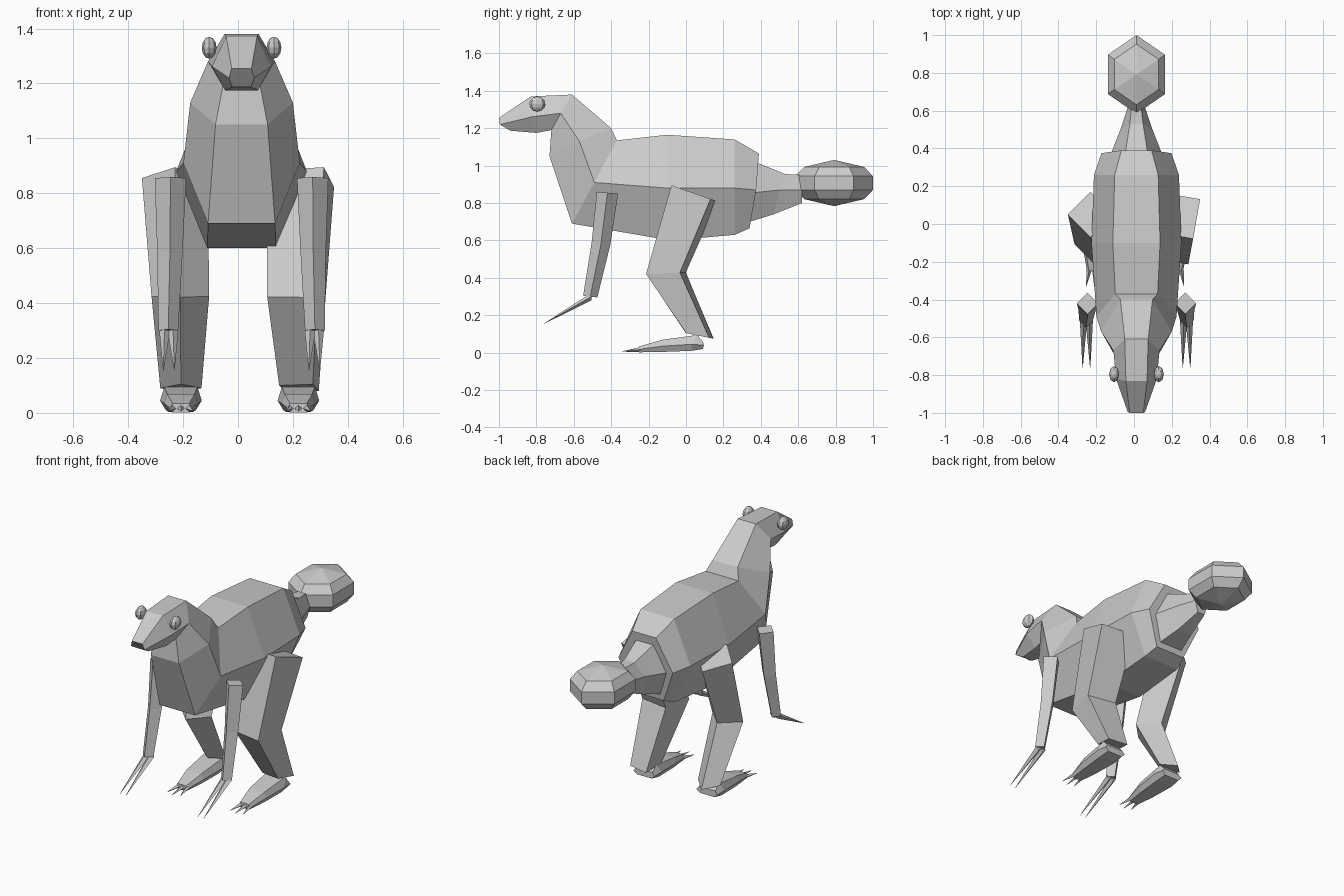
import bpy, bmesh
from math import sin, cos, pi, radians
from mathutils import Vector

if "Cube" in bpy.data.objects:
    bpy.data.objects.remove(bpy.data.objects["Cube"])

CX = 0.013  # centre line of the torso


def loft(name, rings):
    """Skin equal-length rings into a closed flat-shaded solid."""
    bm = bmesh.new()
    loops = [[bm.verts.new(p) for p in r] for r in rings]
    n = len(loops[0])
    for a, b in zip(loops, loops[1:]):
        for i in range(n):
            j = (i + 1) % n
            bm.faces.new((a[i], a[j], b[j], b[i]))
    bm.faces.new(loops[0])
    bm.faces.new(loops[-1])
    bmesh.ops.recalc_face_normals(bm, faces=bm.faces)
    me = bpy.data.meshes.new(name)
    bm.to_mesh(me)
    bm.free()
    ob = bpy.data.objects.new(name, me)
    bpy.context.collection.objects.link(ob)
    return ob


def hexa(top, mid, bot, cx=CX):
    """Six-sided ring; each argument is (y, z, half width)."""
    pts = [(cx + w, y, z) for y, z, w in (top, mid, bot)]
    return pts + [(cx - w, y, z) for y, z, w in (bot, mid, top)]


def quad(x, y, z, r, phase, slope=0.0, ry=None):
    """Four-sided limb ring, optionally tilted along y."""
    ry = ry or r
    out = []
    for i in range(4):
        a = radians(phase) + i * pi / 2
        dy = ry * sin(a)
        out.append((x + r * cos(a), y + dy, z + slope * dy))
    return out


def spike(name, base, tip, w, h):
    """Four-sided claw."""
    b, t = Vector(base), Vector(tip)
    ring = [Vector((w, 0, 0)), Vector((0, 0, h)), Vector((-w, 0, 0)), Vector((0, 0, -h))]
    loft(name, [[b + v for v in ring], [t + v * 0.05 for v in ring]])


def ball(name, centre, size, seg, rings):
    bm = bmesh.new()
    bmesh.ops.create_uvsphere(bm, u_segments=seg, v_segments=rings, radius=1)
    for v in bm.verts:
        v.co = Vector(centre) + Vector(v.co[i] * size[i] for i in range(3))
    me = bpy.data.meshes.new(name)
    bm.to_mesh(me)
    bm.free()
    ob = bpy.data.objects.new(name, me)
    bpy.context.collection.objects.link(ob)


# Snout, head, neck and torso in one skin
loft("body", [
    hexa((-1.0, 1.255, .036), (-.995, 1.22, .046), (-.94, 1.187, .034)),
    hexa((-.83, 1.37, .056), (-.82, 1.262, .108), (-.8, 1.175, .06)),
    hexa((-.61, 1.38, .062), (-.67, 1.28, .122), (-.72, 1.19, .068)),
    hexa((-.40, 1.2, .085), (-.57, 1.13, .187), (-.73, 1.05, .095)),
    hexa((-.37, 1.135, .112), (-.49, .91, .212), (-.61, .69, .122)),
    hexa((-.10, 1.165, .125), (-.10, .88, .238), (-.08, .6, .125)),
    hexa((.26, 1.14, .115), (.26, .88, .225), (.26, .63, .12)),
    hexa((.39, 1.065, .08), (.375, .87, .185), (.34, .665, .1)),
])

# Tail stem and faceted tail ball
loft("tail_stem", [
    hexa((.37, 1.02, .06), (.36, .855, .14), (.34, .70, .08)),
    hexa((.53, .955, .035), (.5, .87, .085), (.47, .74, .05)),
    hexa((.62, .95, .025), (.62, .87, .045), (.62, .80, .025)),
])
tc, (rx, ry, rz) = Vector((CX, .792, .907)), (.175, .208, .123)


def tail_ring(k, z):
    return [(tc.x + k * rx * sin(i * pi / 3), tc.y + k * ry * cos(i * pi / 3), tc.z + z * rz)
            for i in range(6)]


loft("tail_ball", [tail_ring(.01, -1), tail_ring(.77, -.7), tail_ring(1, -.3), tail_ring(1, .3),
                   tail_ring(.77, .7), tail_ring(.01, 1)])

for side, tag in ((1, "right"), (-1, "left")):
    # Eye
    ball("eye_" + tag, (CX + side * .118, -.795, 1.33), (.027, .043, .04), 8, 6)

    # Arm and clawed hand
    ax = CX + side * .257
    loft("arm_" + tag, [
        quad(ax + side * .002, -.42, .855, .057, 0, -.08),
        quad(ax + side * .004, -.455, .58, .046, 0, -.1, .05),
        quad(ax + side * .01, -.512, .30, .036, 0, -.13, .038)])
    hx = ax + side * .008
    for k in (-1, 1):
        spike("hand_claw_" + tag, (hx + k * .015, -.505, .30), (hx + k * .02, -.76, .155), .02, .02)

    # Bent hind leg, the two sides are twisted differently
    if side > 0:
        rings = [quad(.227, .045, .852, .15, 35, -.35), quad(.213, -.107, .425, .13, 35, .04),
                 quad(.222, .073, .09, .088, 35, -.2)]
        fx = .22
    else:
        rings = [quad(-.23, .05, .855, .12, 0, -.33), quad(-.21, -.107, .425, .105, 0, .04),
                 quad(-.208, .073, .09, .075, 0, -.2)]
        fx = -.208
    loft("hind_leg_" + tag, rings)

    # Foot with three splayed toes
    loft("foot_" + tag, [
        hexa((.09, .06, .055), (.095, .04, .072), (.09, .02, .05), fx),
        hexa((.06, .095, .06), (.03, .045, .076), (.03, .01, .055), fx),
        hexa((-.13, .068, .05), (-.13, .035, .062), (-.13, .004, .045), fx),
        hexa((-.25, .034, .03), (-.25, .018, .04), (-.25, .002, .03), fx)])
    for k in (-1, 0, 1):
        spike("toe_claw_" + tag, (fx + k * .028, -.235, .018), (fx + k * .045, -.345 + abs(k) * .015, .006),
              .015, .014)
